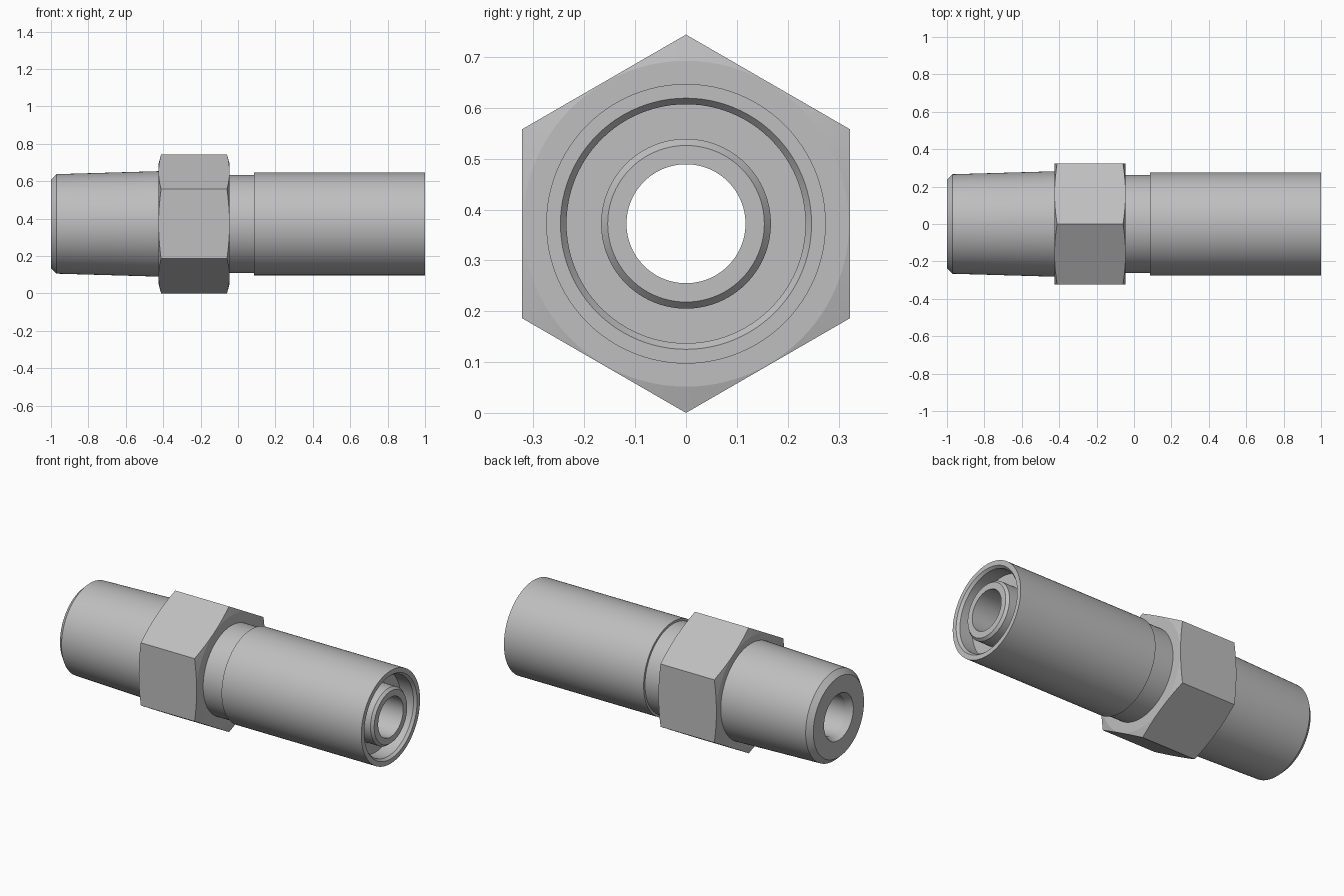
import bpy, bmesh, math
from mathutils import Matrix

cube = bpy.data.objects.get("Cube")
if cube:
    bpy.data.objects.remove(cube, do_unlink=True)

AXIS_Z = 0.372
SEGMENTS = 96

steel = bpy.data.materials.new("light grey steel")
steel.use_nodes = True
colour = (0.52, 0.52, 0.52, 1)
steel.diffuse_color = colour
steel.node_tree.nodes["Principled BSDF"].inputs["Base Color"].default_value = colour


def finish(name, bm):
    bmesh.ops.recalc_face_normals(bm, faces=bm.faces)
    mesh = bpy.data.meshes.new(name)
    bm.to_mesh(mesh)
    bm.free()
    mesh.materials.append(steel)
    obj = bpy.data.objects.new(name, mesh)
    bpy.context.collection.objects.link(obj)
    obj.location.z = AXIS_Z
    return obj


def lathe(name, profile):
    """Revolve a closed (x, radius) outline about the x axis."""
    bm = bmesh.new()
    rings = []
    for x, r in profile:
        angles = [2 * math.pi * i / SEGMENTS for i in range(SEGMENTS)]
        rings.append([bm.verts.new((x, r * math.sin(a), r * math.cos(a))) for a in angles])
    for a, b in zip(rings, rings[1:] + rings[:1]):
        for i in range(SEGMENTS):
            j = (i + 1) % SEGMENTS
            bm.faces.new((a[i], a[j], b[j], b[i]))
    return finish(name, bm)


def smooth(obj, degrees):
    bpy.ops.object.select_all(action="DESELECT")
    obj.select_set(True)
    bpy.context.view_layer.objects.active = obj
    bpy.ops.object.shade_smooth_by_angle(angle=math.radians(degrees))


# Tapered end, neck and inner nipple around one through bore
stem = lathe("tapered_stem", [
    (-1, 0.137), (-1, 0.237), (-0.97, 0.266), (-0.42, 0.282), (-0.3, 0.282),
    (-0.3, 0.262), (0.12, 0.262), (0.12, 0.167), (0.985, 0.167), (1, 0.154),
    (1, 0.117), (-0.965, 0.117)])
smooth(stem, 20)

# Outer sleeve with an open, bevelled mouth and a recessed floor
sleeve = lathe("crimp_sleeve", [
    (0.085, 0.2), (0.085, 0.275), (1, 0.275), (1, 0.247),
    (0.985, 0.235), (0.9, 0.235), (0.9, 0.16), (0.2, 0.16)])
smooth(sleeve, 20)

# Hexagonal nut: a prism trimmed by a bevelled disc
left, right, corner = -0.425, -0.045, 0.372
bm = bmesh.new()
bmesh.ops.create_cone(bm, cap_ends=True, segments=6, radius1=corner, radius2=corner,
                      depth=right - left)
turn = Matrix.Rotation(math.pi / 2, 4, "Y")
bmesh.ops.transform(bm, matrix=turn, verts=bm.verts)
# Bring a corner to the top
top = max(bm.verts, key=lambda v: v.co.z).co
spin = Matrix.Rotation(math.atan2(top.y, top.z), 4, "X")
bmesh.ops.transform(bm, matrix=Matrix.Translation(((left + right) / 2, 0, 0)) @ spin,
                    verts=bm.verts)
nut = finish("hex_nut", bm)

trim = lathe("nut_trim", [
    (left - 0.002, 0.2), (left - 0.002, 0.313), (left + 0.0165, 0.382),
    (right - 0.0165, 0.382), (right + 0.002, 0.313), (right + 0.002, 0.2)])
cut = nut.modifiers.new("bevelled corners", "BOOLEAN")
cut.operation = "INTERSECT"
cut.solver = "EXACT"
cut.object = trim
bpy.context.view_layer.objects.active = nut
bpy.ops.object.modifier_apply(modifier=cut.name)
bpy.data.objects.remove(trim, do_unlink=True)
smooth(nut, 10)
